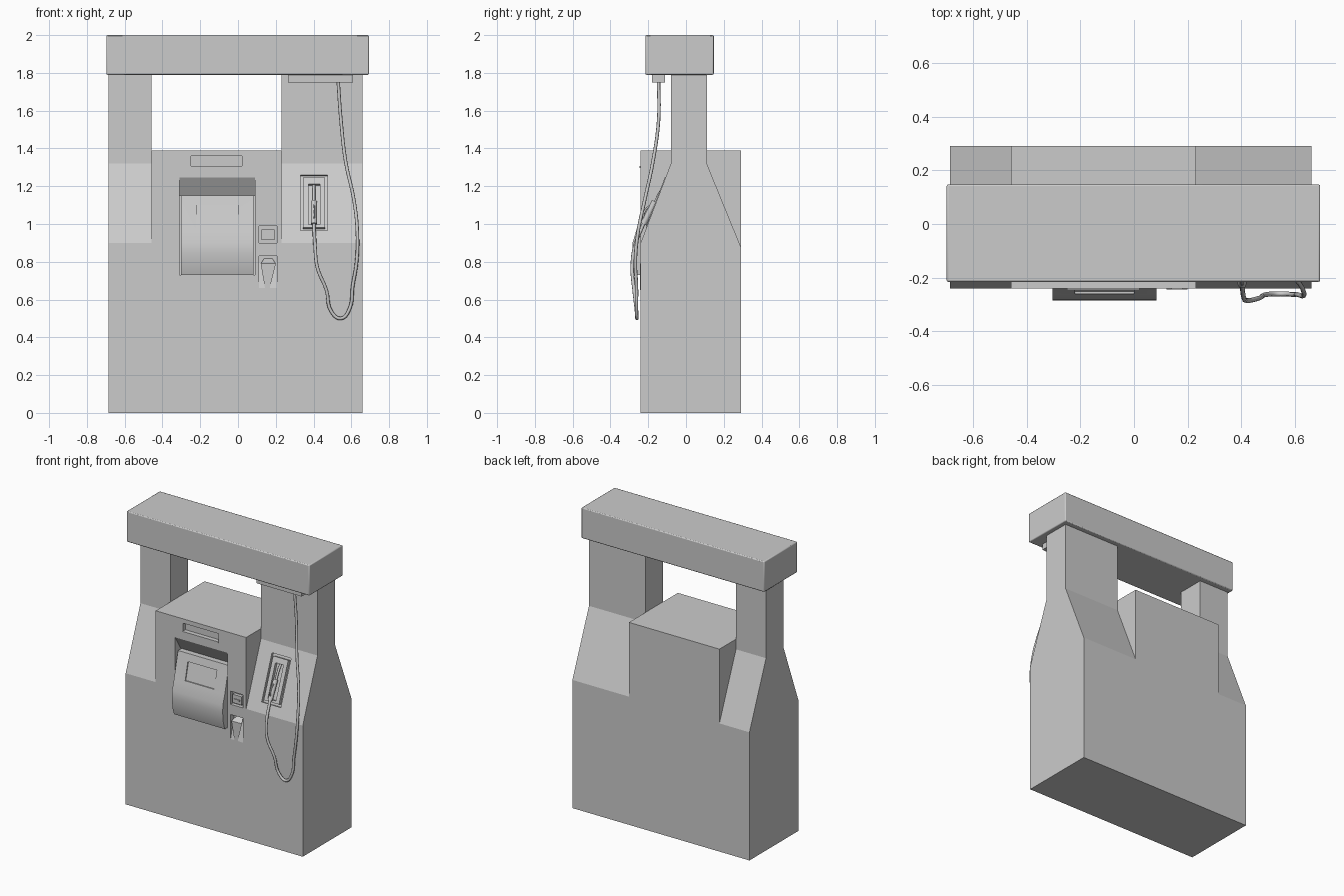
import bpy, math
from mathutils import Matrix, Vector

if "Cube" in bpy.data.objects:
    bpy.data.objects.remove(bpy.data.objects["Cube"])

TILT = math.atan2(0.16, 0.42)


def mesh(name, verts, faces):
    me = bpy.data.meshes.new(name)
    me.from_pydata(verts, [], faces)
    ob = bpy.data.objects.new(name, me)
    bpy.context.collection.objects.link(ob)
    return ob


def extrude_x(name, profile, x0, x1):
    """Extrude a (y, z) profile, listed counter-clockwise seen from +x."""
    n = len(profile)
    verts = [(x, y, z) for x in (x0, x1) for y, z in profile]
    faces = [tuple(reversed(range(n))), tuple(range(n, 2 * n))]
    faces += [(i, (i + 1) % n, n + (i + 1) % n, n + i) for i in range(n)]
    return mesh(name, verts, faces)


def box(name, x0, x1, y0, y1, z0, z1):
    return extrude_x(name, [(y0, z0), (y1, z0), (y1, z1), (y0, z1)], x0, x1)


def slope_box(name, x0, x1, z0, z1, out, depth):
    """Box lying on the sloped front of the right column."""
    zm = (z0 + z1) / 2
    h = (z1 - z0) / 2 / math.cos(TILT)
    ob = box(name, x0, x1, -out, depth, -h, h)
    ym = -0.24 + (zm - 0.90) * math.tan(TILT)
    ob.data.transform(Matrix.Translation((0, ym, zm)) @ Matrix.Rotation(-TILT, 4, 'X'))
    return ob


def cut(target, cutter):
    cutter.hide_render = True
    cutter.hide_set(True)
    cutter.display_type = 'WIRE'
    m = target.modifiers.new("recess", 'BOOLEAN')
    m.operation = 'DIFFERENCE'
    m.solver = 'EXACT'
    m.object = cutter


def tube(name, pts, radius, cyclic=False):
    cu = bpy.data.curves.new(name, 'CURVE')
    cu.dimensions = '3D'
    cu.bevel_depth = radius
    cu.bevel_resolution = 2
    cu.resolution_u = 5
    cu.use_fill_caps = True
    sp = cu.splines.new('BEZIER')
    sp.bezier_points.add(len(pts) - 1)
    for bp, p in zip(sp.bezier_points, pts):
        bp.co = p
        bp.handle_left_type = bp.handle_right_type = 'AUTO'
    ob = bpy.data.objects.new(name, cu)
    bpy.context.collection.objects.link(ob)
    return ob


# side columns, shouldered front and back
column = [(-0.24, 0), (0.29, 0), (0.29, 0.88), (0.11, 1.32), (0.11, 1.80),
          (-0.08, 1.80), (-0.08, 1.32), (-0.24, 0.90)]
extrude_x("left_column", column, -0.685, -0.457)
right_column = extrude_x("right_column", column, 0.23, 0.66)

# canopy and hose outlet beneath it
canopy = box("canopy", -0.697, 0.693, -0.215, 0.147, 1.79, 2.0)
bev = canopy.modifiers.new("soft_edge", 'BEVEL')
bev.width = 0.006
bev.segments = 2
box("hose_outlet", 0.265, 0.61, -0.18, -0.11, 1.75, 1.795)

# central cabinet with recesses
cabinet = box("cabinet", -0.457, 0.23, -0.24, 0.29, 0, 1.39)
cut(cabinet, box("slot_cutter", -0.25, 0.02, -0.30, -0.215, 1.30, 1.36))
cut(cabinet, extrude_x("screen_cutter", [(-0.32, 0.73), (-0.21, 0.73), (-0.18, 1.15),
                                         (-0.242, 1.25), (-0.32, 1.25)], -0.31, 0.09))
cut(cabinet, box("card_cutter", 0.112, 0.207, -0.30, -0.215, 0.90, 0.99))
cut(cabinet, extrude_x("receipt_cutter", [(-0.30, 0.65), (-0.243, 0.65), (-0.205, 0.80),
                                          (-0.205, 0.83), (-0.30, 0.83)], 0.112, 0.207))

# slot lip
box("slot_lip", -0.25, 0.02, -0.246, -0.21, 1.297, 1.306)

# display console bulging out of the cabinet
console = extrude_x("display_console", [(-0.262, 0.73), (-0.20, 0.73), (-0.17, 1.15),
                                        (-0.218, 1.15), (-0.262, 0.97), (-0.283, 0.90),
                                        (-0.285, 0.85), (-0.278, 0.78)], -0.303, 0.083)
cut(console, extrude_x("display_cutter", [(-0.30, 0.98), (-0.252, 0.98), (-0.222, 1.10),
                                          (-0.30, 1.10)], -0.22, 0.0))

# card reader and receipt chute
box("card_reader", 0.125, 0.194, -0.238, -0.21, 0.915, 0.972)
box("card_slot", 0.14, 0.18, -0.244, -0.23, 0.935, 0.946)
mesh("receipt_chute",
     [(0.145, -0.243, 0.65), (0.165, -0.243, 0.65), (0.20, -0.243, 0.79), (0.12, -0.243, 0.79),
      (0.145, -0.20, 0.65), (0.165, -0.20, 0.65), (0.18, -0.20, 0.82), (0.14, -0.20, 0.82)],
     [(0, 1, 2, 3), (7, 6, 5, 4), (0, 4, 5, 1), (1, 5, 6, 2), (2, 6, 7, 3), (3, 7, 4, 0)])

# nozzle holster set into the sloped front
cut(right_column, slope_box("holster_cutter", 0.33, 0.475, 0.965, 1.26, 0.05, 0.018))
holster = slope_box("holster_plate", 0.345, 0.46, 0.98, 1.245, 0.004, 0.03)
cut(holster, slope_box("nozzle_cutter", 0.372, 0.433, 0.995, 1.21, 0.05, 0.022))

# nozzle, trigger guard and hose
tube("nozzle_body", [(0.402, -0.225, 1.00), (0.402, -0.19, 1.07), (0.402, -0.165, 1.12)], 0.016)
tube("nozzle_spout", [(0.402, -0.165, 1.11), (0.402, -0.135, 1.17), (0.402, -0.11, 1.205)], 0.008)
tube("nozzle_guard", [(0.402, -0.222, 1.01), (0.402, -0.222, 1.06), (0.402, -0.178, 1.11)], 0.005)
tube("hose", [(0.53, -0.145, 1.76), (0.545, -0.145, 1.55), (0.57, -0.175, 1.33),
              (0.615, -0.22, 1.12), (0.632, -0.255, 0.95), (0.628, -0.268, 0.80),
              (0.607, -0.262, 0.67), (0.59, -0.262, 0.55), (0.545, -0.26, 0.50),
              (0.495, -0.262, 0.535), (0.468, -0.275, 0.65), (0.42, -0.285, 0.77),
              (0.408, -0.272, 0.88), (0.402, -0.225, 1.00)], 0.009)

# smooth the bulging console only below the edge angle
bpy.ops.object.select_all(action='DESELECT')
for ob in (console, canopy):
    ob.select_set(True)
bpy.context.view_layer.objects.active = console
bpy.ops.object.shade_smooth_by_angle(angle=math.radians(32))
